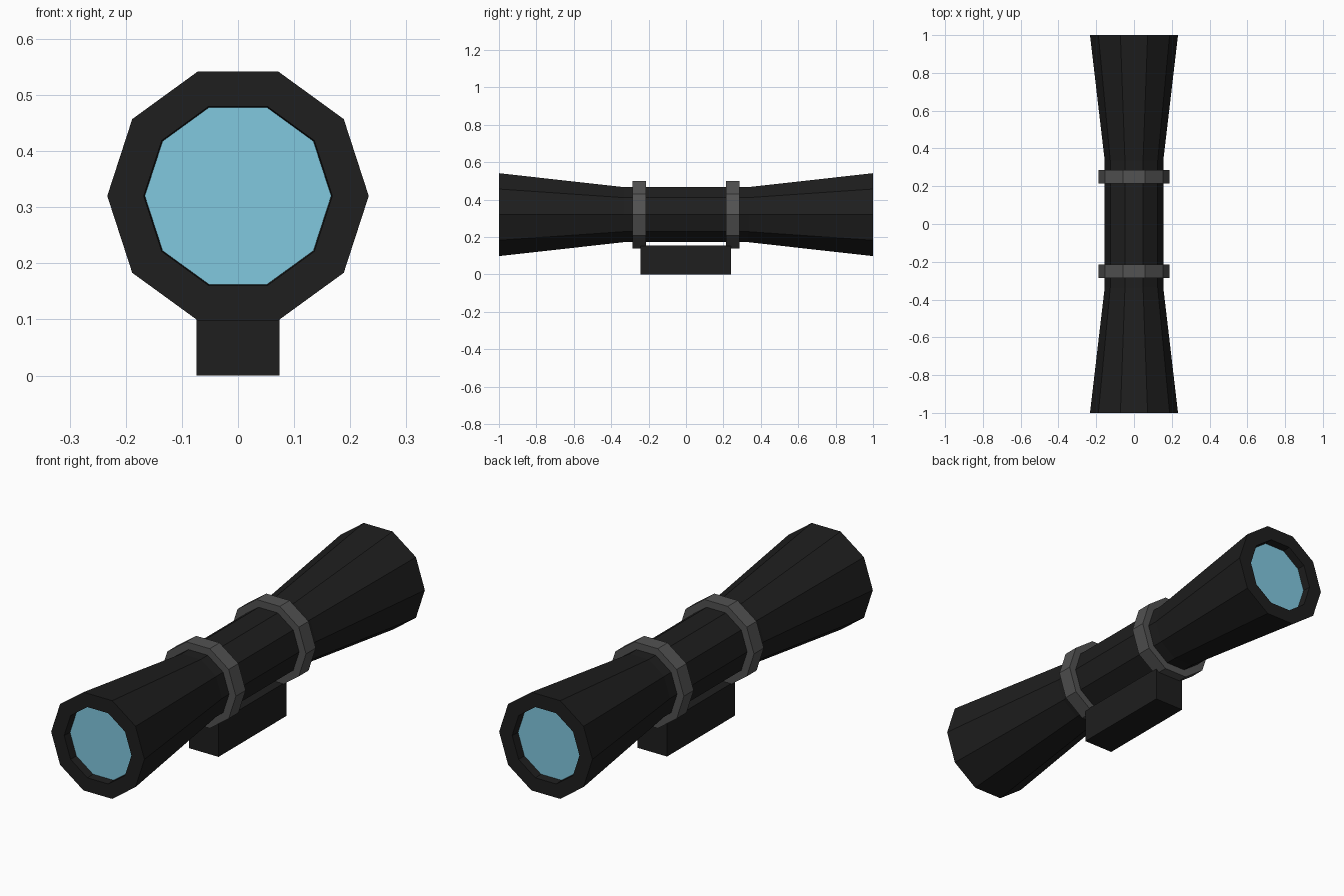
import bpy, bmesh, math

if "Cube" in bpy.data.objects:
    bpy.data.objects.remove(bpy.data.objects["Cube"])

SIDES = 10
AXIS_Z = 0.32


def material(name, rgb):
    m = bpy.data.materials.new(name)
    m.diffuse_color = (*rgb, 1)
    m.use_nodes = True
    m.node_tree.nodes["Principled BSDF"].inputs["Base Color"].default_value = m.diffuse_color
    return m


BLACK = material("matte_black", (0.013, 0.013, 0.013))
GREY = material("ring_grey", (0.085, 0.085, 0.085))
GLASS = material("blue_glass", (0.22, 0.58, 0.74))


def finish(bm, name, mat):
    bmesh.ops.recalc_face_normals(bm, faces=bm.faces)
    me = bpy.data.meshes.new(name)
    bm.to_mesh(me)
    bm.free()
    me.materials.append(mat)
    ob = bpy.data.objects.new(name, me)
    bpy.context.collection.objects.link(ob)
    return ob


def loop(bm, y, r):
    return [bm.verts.new((r * math.cos(a), y, AXIS_Z + r * math.sin(a)))
            for a in (i * math.tau / SIDES for i in range(SIDES))]


def lathe(name, profile, mat, closed=False):
    """Sweep (y, radius) points around the tube axis."""
    bm = bmesh.new()
    rings = [loop(bm, y, r) for y, r in profile]
    pairs = list(zip(rings, rings[1:]))
    if closed:
        pairs.append((rings[-1], rings[0]))
    for a, b in pairs:
        for i in range(SIDES):
            j = (i + 1) % SIDES
            bm.faces.new((a[i], a[j], b[j], b[i]))
    if not closed:
        bm.faces.new(rings[0])
        bm.faces.new(rings[-1])
    return finish(bm, name, mat)


# flared tube with a recess in each end
half = [(-0.96, 0.166), (-1.0, 0.168), (-1.0, 0.233), (-0.335, 0.155)]
lathe("scope_tube", half + [(-y, r) for y, r in reversed(half)], BLACK)

for side, label in ((-1, "front"), (1, "rear")):
    # recessed lens
    lathe(label + "_lens", [(side * 0.961, 0.166), (side * 0.955, 0.166)], GLASS)
    # clamp ring around the tube
    y0, y1 = side * 0.25 - 0.035, side * 0.25 + 0.035
    lathe(label + "_clamp_ring",
          [(y0, 0.154), (y0, 0.189), (y1, 0.189), (y1, 0.154)], GREY, closed=True)

# mounting block
bm = bmesh.new()
bmesh.ops.create_cube(bm, size=1)
bmesh.ops.scale(bm, vec=(0.148, 0.485, 0.155), verts=bm.verts)
bmesh.ops.translate(bm, vec=(0, -0.002, 0.0775), verts=bm.verts)
finish(bm, "mount_block", BLACK)
